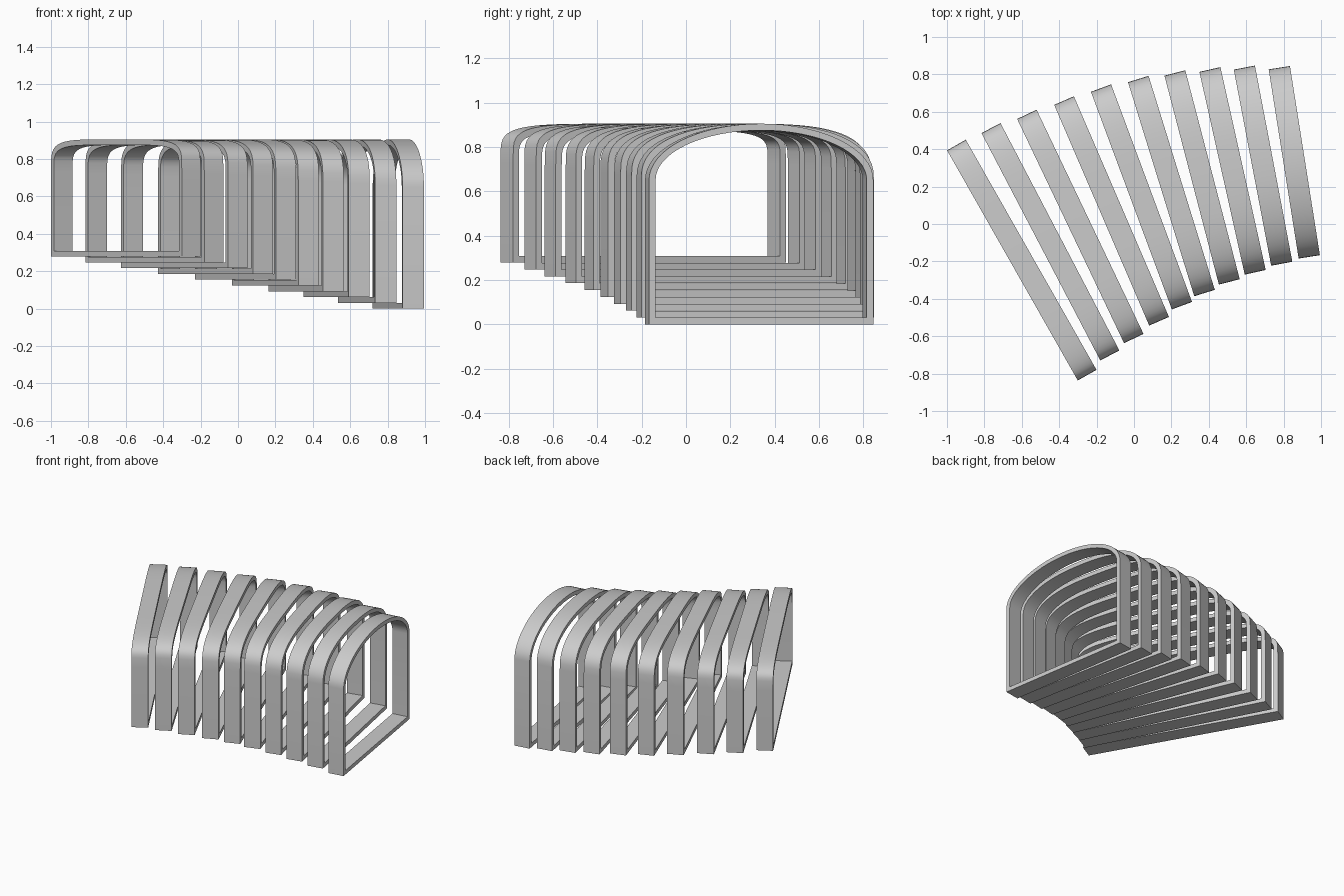
import bpy, bmesh, math

cube = bpy.data.objects.get("Cube")
if cube:
    bpy.data.objects.remove(cube, do_unlink=True)

# Plain grey for every rib
GREY = (0.6, 0.6, 0.6, 1.0)
grey = bpy.data.materials.new("plain_grey")
grey.use_nodes = True
grey.diffuse_color = GREY
grey.node_tree.nodes["Principled BSDF"].inputs["Base Color"].default_value = GREY

TOP, WALL, DEPTH, SEGMENTS = 0.905, 0.03, 0.115, 32

# Centre x, centre y and turn in degrees of each rib
PLACES = [
    (-0.60, -0.193, 29.6), (-0.447, -0.095, 27.6), (-0.287, -0.013, 25.5),
    (-0.12, 0.07, 23.3), (0.04, 0.145, 20.4), (0.20, 0.203, 17.2),
    (0.364, 0.249, 14.6), (0.527, 0.284, 12.6), (0.69, 0.312, 10.8),
    (0.857, 0.33, 9.0),
]


def arch_profile(half, floor, spring, top, power):
    """Flat floor, upright sides and a superellipse arch."""
    points = [(-half, floor), (half, floor)]
    for i in range(SEGMENTS + 1):
        t = math.pi * i / SEGMENTS
        c, s = math.cos(t), max(math.sin(t), 0.0)
        if i == SEGMENTS:
            s = 0.0
        x = math.copysign(abs(c) ** (2 / power), c)
        points.append((half * x, spring + (top - spring) * s ** (2 / power)))
    return points


def make_rib(name, outer, inner):
    """Hollow ring between two profiles, with a front and a back face."""
    bm = bmesh.new()
    loops = [[bm.verts.new((x, y, z)) for x, z in profile]
             for profile, y in ((outer, -DEPTH / 2), (outer, DEPTH / 2),
                                (inner, DEPTH / 2), (inner, -DEPTH / 2))]
    count = len(outer)
    for k in range(4):
        a, b = loops[k], loops[(k + 1) % 4]
        for i in range(count):
            j = (i + 1) % count
            bm.faces.new((a[i], a[j], b[j], b[i]))
    bmesh.ops.recalc_face_normals(bm, faces=bm.faces)
    mesh = bpy.data.meshes.new(name)
    bm.to_mesh(mesh)
    bm.free()
    mesh.materials.append(grey)
    rib = bpy.data.objects.new(name, mesh)
    bpy.context.collection.objects.link(rib)
    return rib


# Ribs grow narrower, taller and rounder along the row
bpy.ops.object.select_all(action="DESELECT")
for n, (x, y, turn) in enumerate(PLACES):
    f = n / (len(PLACES) - 1)
    half = (1.415 + (1.024 - 1.415) * f) / 2
    floor = 0.278 * (1 - f)
    spring = floor + 0.72 * (TOP - floor)
    power = 5 - 3 * f
    rib = make_rib(
        f"arched_rib_{n + 1}",
        arch_profile(half, floor, spring, TOP, power),
        arch_profile(half - WALL, floor + WALL, spring, TOP - WALL, power))
    rib.location = (x, y, 0)
    rib.rotation_euler.z = math.radians(turn - 90)
    rib.select_set(True)
    bpy.context.view_layer.objects.active = rib
bpy.ops.object.shade_smooth_by_angle(angle=math.radians(30))
